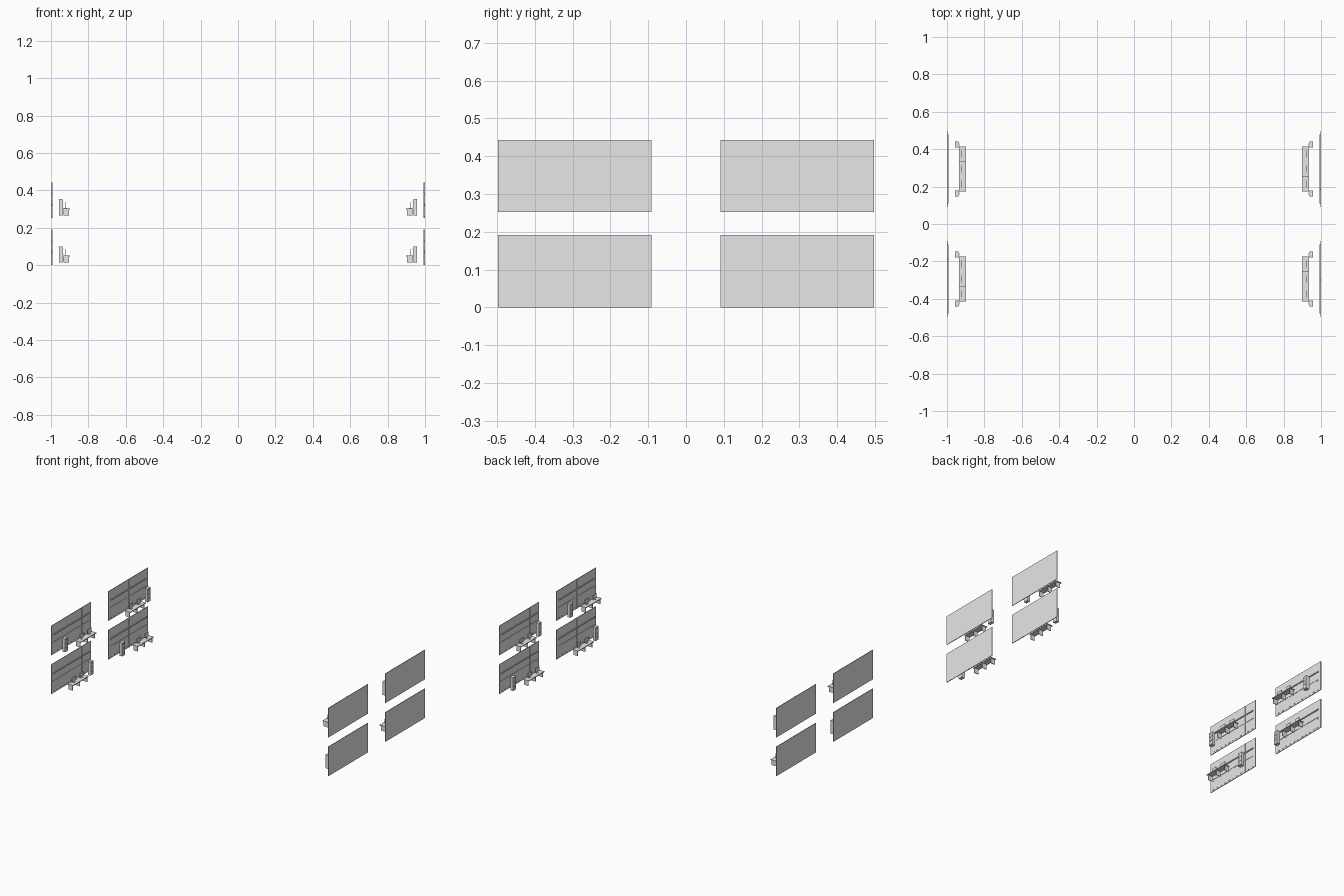
import bpy

cube = bpy.data.objects.get("Cube")
if cube:
    bpy.data.objects.remove(cube, do_unlink=True)

grey = bpy.data.materials.new("light_grey")
grey.use_nodes = True
colour = (0.8, 0.8, 0.8, 1)
grey.diffuse_color = colour
grey.node_tree.nodes["Principled BSDF"].inputs["Base Color"].default_value = colour

# One unit cube, shared by every box-shaped part
FACES = [(0, 1, 3, 2), (4, 6, 7, 5), (0, 4, 5, 1), (2, 3, 7, 6), (0, 2, 6, 4), (1, 5, 7, 3)]
unit = bpy.data.meshes.new("unit_box")
unit.from_pydata([(x, y, z) for x in (-.5, .5) for y in (-.5, .5) for z in (-.5, .5)], [], FACES)
unit.materials.append(grey)


def box(name, side, depth, y, z):
    """Box between depth, y and z ranges; depth is measured inward from the outer wall."""
    obj = bpy.data.objects.new(name, unit)
    obj.location = (side * (1 - sum(depth) / 2), sum(y) / 2, sum(z) / 2)
    obj.scale = (depth[1] - depth[0], y[1] - y[0], z[1] - z[0])
    bpy.context.collection.objects.link(obj)


def wall(side, row, z):
    mid = row * 0.294
    box("wall_panel", side, (0, 0.004), (mid - 0.203, mid + 0.203), (z, z + 0.191))
    # Horizontal rails
    box("upper_rail", side, (0.004, 0.009), (mid - 0.185, mid + 0.185), (z + 0.126, z + 0.132))
    box("lower_rail", side, (0.004, 0.006), (mid - 0.185, mid + 0.185), (z + 0.077, z + 0.08))
    # Vertical post
    post = side * 0.185 if row == side else side * -0.30
    box("wall_post", side, (0.004, 0.007), (post - 0.003, post + 0.003), (z, z + 0.191))
    # Outlet near the outer end
    y = row * 0.468
    box("outlet", side, (0.004, 0.006), (y - 0.004, y + 0.004), (z + 0.065, z + 0.074))
    # Studs along the skirting
    for i in range(-5, 6):
        y = mid + i * 0.035
        box("skirting_stud", side, (0.004, 0.006), (y - 0.006, y + 0.006), (z + 0.008, z + 0.012))


def cabinet(side, y, z):
    box("cabinet_body", side, (0.043, 0.063), (y - 0.015, y + 0.015), (z + 0.014, z + 0.101))
    # Drawer fronts with handles
    for i in range(3):
        low = z + 0.018 + i * 0.027
        box("drawer_front", side, (0.063, 0.065), (y - 0.013, y + 0.013), (low, low + 0.024))
        box("drawer_handle", side, (0.065, 0.067), (y - 0.005, y + 0.005), (low + 0.014, low + 0.017))


def desk(side, y, z):
    box("desk_top", side, (0.064, 0.102), (y - 0.081, y + 0.081), (z + 0.046, z + 0.051))
    for offset in (-0.074, 0, 0.074):
        box("desk_leg", side, (0.066, 0.096), (y + offset - 0.002, y + offset + 0.002), (z + 0.014, z + 0.046))
    # Two screens on stands
    for offset in (-0.04, 0.04):
        c = y + offset
        box("screen_base", side, (0.073, 0.085), (c - 0.008, c + 0.008), (z + 0.051, z + 0.053))
        box("screen_stand", side, (0.077, 0.08), (c - 0.003, c + 0.003), (z + 0.053, z + 0.06))
        box("screen", side, (0.077, 0.081), (c - 0.019, c + 0.019), (z + 0.059, z + 0.086))


# Two rows and two levels on each side; the furniture order alternates
for side in (-1, 1):
    for row in (-1, 1):
        for level in (0, 1):
            z = level * 0.252
            order = -side * row * (1 if level else -1) * side * -1
            # Cabinet lies towards the row's outer end when order is positive
            order = 1 if (side < 0) == (level == 1) else -1
            wall(side, row, z)
            cabinet(side, row * (0.294 + order * 0.131), z)
            desk(side, row * (0.294 - order * 0.04), z)
